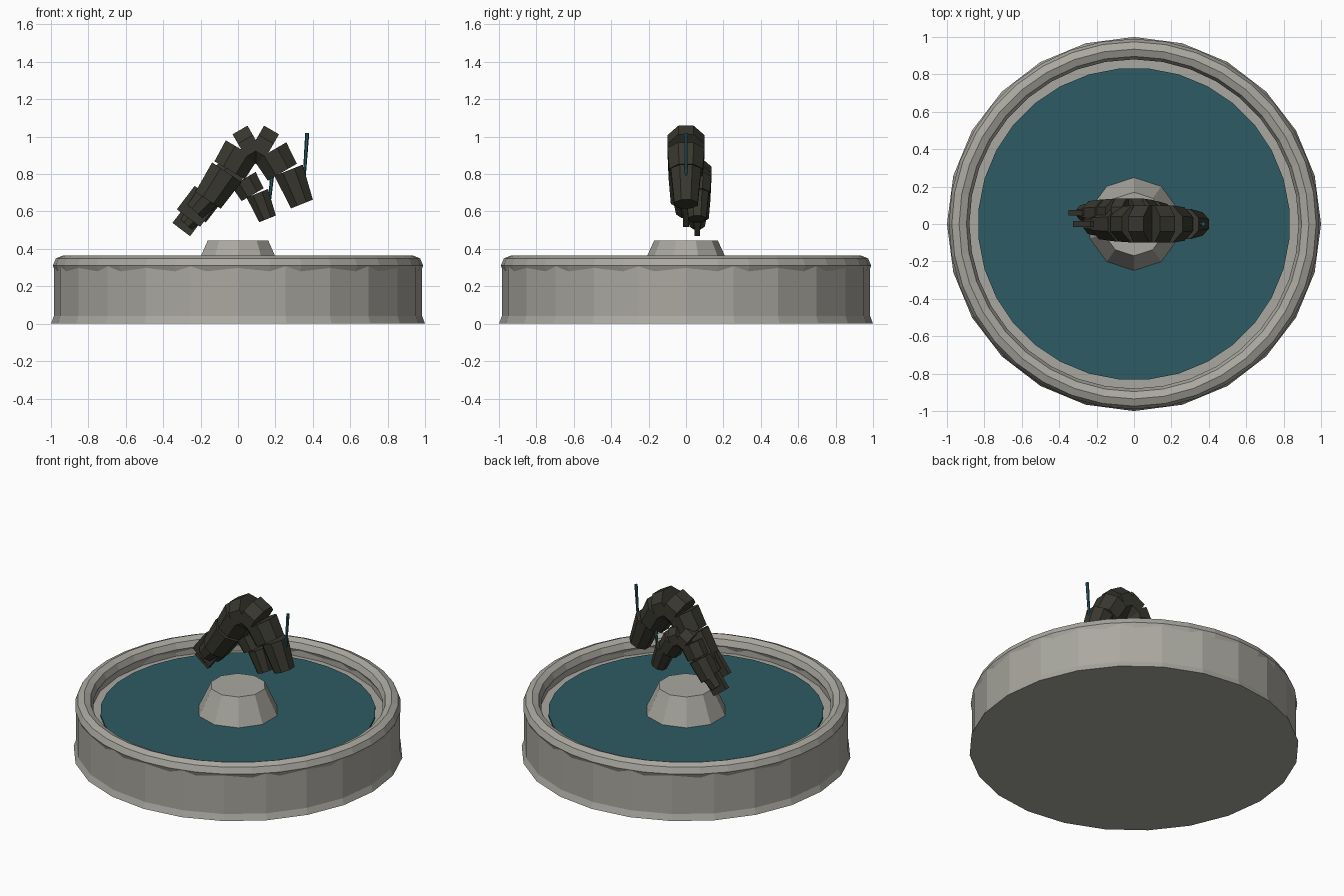
import bpy, bmesh, math
from mathutils import Matrix, Vector

if "Cube" in bpy.data.objects:
    bpy.data.objects.remove(bpy.data.objects["Cube"])


def material(name, rgb):
    m = bpy.data.materials.new(name)
    m.diffuse_color = (*rgb, 1)
    m.use_nodes = True
    m.node_tree.nodes["Principled BSDF"].inputs["Base Color"].default_value = m.diffuse_color
    return m


STONE = material("grey stone", (0.40, 0.39, 0.35))
WATER = material("teal water", (0.026, 0.105, 0.125))
BRONZE = material("dark bronze", (0.040, 0.039, 0.029))


def finish(bm, name, mat):
    bmesh.ops.recalc_face_normals(bm, faces=bm.faces)
    me = bpy.data.meshes.new(name)
    bm.to_mesh(me)
    bm.free()
    me.materials.append(mat)
    ob = bpy.data.objects.new(name, me)
    bpy.context.collection.objects.link(ob)
    return ob


def lathe(name, profile, sides, mat, closed=False, turn=0.0):
    """Revolve (radius, height) points about z; ends on the axis become caps."""
    bm = bmesh.new()
    rings = []
    for r, z in profile:
        rings.append([bm.verts.new((r * math.cos(turn + math.tau * i / sides),
                                    r * math.sin(turn + math.tau * i / sides), z))
                      for i in range(sides)])
    pairs = list(zip(rings, rings[1:]))
    if closed:
        pairs.append((rings[-1], rings[0]))
    else:
        bm.faces.new(rings[0])
        bm.faces.new(rings[-1])
    for a, b in pairs:
        for i in range(sides):
            j = (i + 1) % sides
            bm.faces.new((a[i], a[j], b[j], b[i]))
    return finish(bm, name, mat)


def cone_between(bm, a, b, r1, r2, sides):
    """Tapered cylinder from a to b, both lying in one xz plane."""
    a, b = Vector(a), Vector(b)
    d = b - a
    m = (Matrix.Translation((a + b) / 2)
         @ Matrix.Rotation(math.atan2(d.x, d.z), 4, 'Y')
         @ Matrix.Rotation(math.pi / sides, 4, 'Z'))
    bmesh.ops.create_cone(bm, cap_ends=True, segments=sides, radius1=r1,
                          radius2=r2, depth=d.length, matrix=m)


# Basin with floor, rounded rim, water sheet and rock
lathe("basin", [(1.0, 0), (0.985, 0.04), (0.985, 0.31), (0.89, 0.31), (0.89, 0.262)],
      24, STONE)
lathe("basin_rim", [(0.935 + 0.055 * math.cos(k * math.tau / 8),
                     0.31 + 0.055 * math.sin(k * math.tau / 8)) for k in range(8)],
      36, STONE, closed=True)
lathe("water_surface", [(0.835, 0.25), (0.835, 0.275)], 32, WATER, turn=math.pi / 32)
lathe("centre_rock", [(0.26, 0.25), (0.17, 0.445)], 10, STONE, turn=math.pi / 2)

# Leaping animal: body blocks as x1, z1, x2, z2, r1, r2 from head to tail
BLOCKS = [
    (0.27, 0.82, 0.342, 0.64, 0.088, 0.068),
    (0.173, 0.92, 0.237, 0.81, 0.107, 0.097),
    (0.09, 0.973, 0.17, 0.927, 0.107, 0.107),
    (0.10, 0.973, 0.02, 0.927, 0.107, 0.107),
    (0.02, 0.93, -0.045, 0.82, 0.107, 0.102),
    (-0.06, 0.81, -0.16, 0.66, 0.102, 0.088),
    (-0.14, 0.70, -0.23, 0.60, 0.078, 0.058),
]


def leaper(prefix, s, dx, y, dz, jet):
    def at(x, z):
        return (s * x + dx, y, s * z + dz)

    bm = bmesh.new()
    for x1, z1, x2, z2, r1, r2 in BLOCKS:
        cone_between(bm, at(x1, z1), at(x2, z2), s * r1, s * r2, 8)
    finish(bm, prefix + "_body", BRONZE)

    # Upright thin tail plate
    bm = bmesh.new()
    a, b = Vector(at(-0.17, 0.69)), Vector(at(-0.265, 0.565))
    d = b - a
    m = (Matrix.Translation((a + b) / 2)
         @ Matrix.Rotation(math.atan2(d.x, d.z), 4, 'Y')
         @ Matrix.Diagonal((s * 0.155, 0.03, d.length, 1)))
    bmesh.ops.create_cube(bm, size=1, matrix=m)
    finish(bm, prefix + "_tail", BRONZE)

    # Thin water jet
    bm = bmesh.new()
    (x1, z1), (x2, z2) = jet
    cone_between(bm, (x1, y, z1), (x2, y, z2), 0.007, 0.011, 6)
    finish(bm, prefix + "_jet", WATER)


leaper("large_leaper", 1.0, 0.0, 0.0, 0.0, ((0.35, 0.72), (0.37, 1.02)))
leaper("small_leaper", 0.76, -0.102, 0.06, 0.074, ((0.165, 0.62), (0.183, 0.80)))
